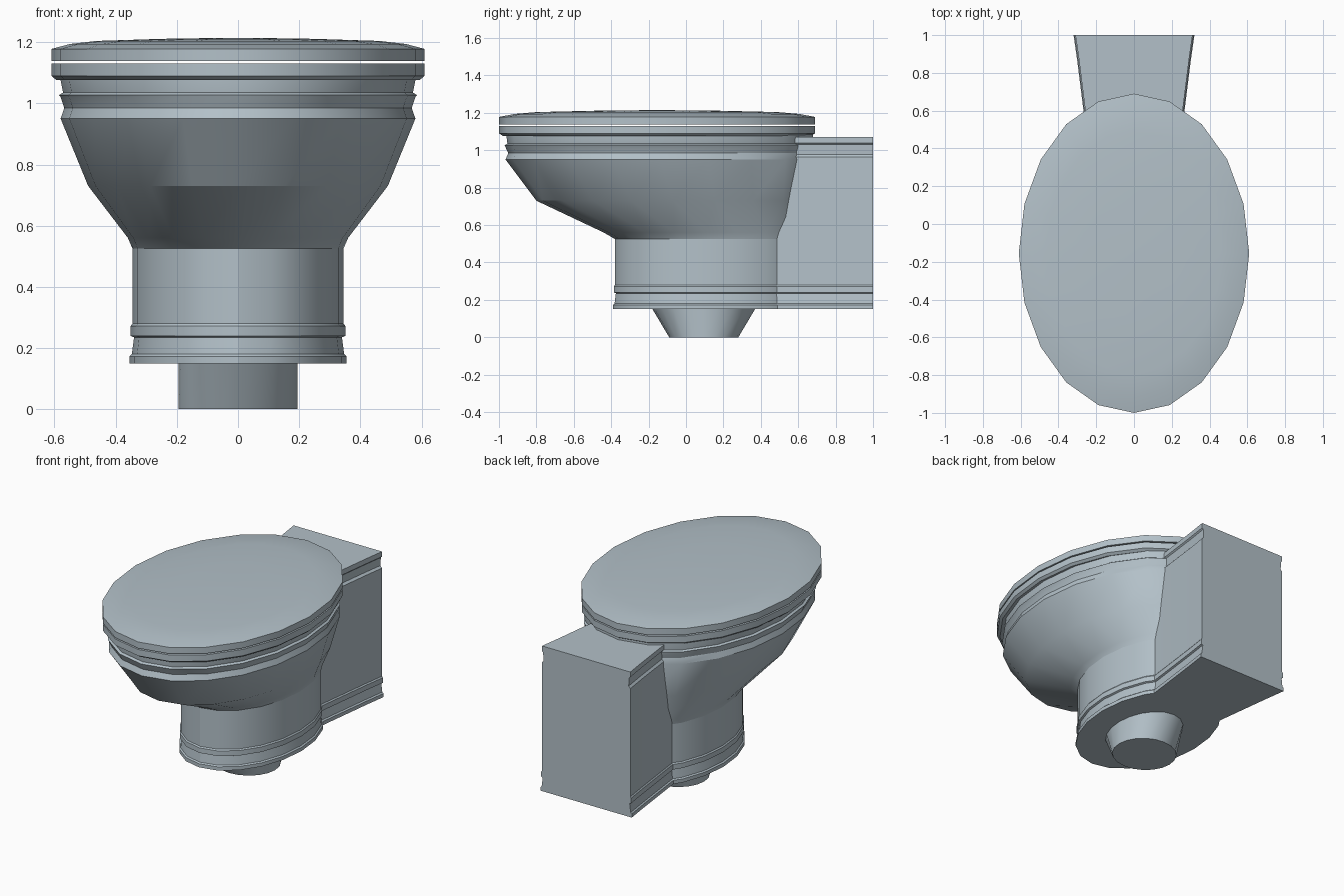
import bpy, bmesh, math

cube = bpy.data.objects.get("Cube")
if cube:
    bpy.data.objects.remove(cube, do_unlink=True)

# Glazed ceramic, used on every part
glaze = bpy.data.materials.new("blue grey ceramic")
colour = (0.45, 0.53, 0.58, 1)
glaze.diffuse_color = colour
glaze.use_nodes = True
glaze.node_tree.nodes["Principled BSDF"].inputs["Base Color"].default_value = colour

SIDES = 20


def oval(z, rx, front, back):
    """Oval ring of points at height z, reaching from front to back in y."""
    cy, ry = (front + back) / 2, (back - front) / 2
    steps = [2 * math.pi * i / SIDES for i in range(SIDES)]
    return [(rx * math.sin(a), cy - ry * math.cos(a), z) for a in steps]


def loft(name, rings, angle=26):
    """Skin a stack of equal rings, cap both ends and shade by angle."""
    bm = bmesh.new()
    loops = [[bm.verts.new(p) for p in ring] for ring in rings]
    n = len(rings[0])
    for low, high in zip(loops, loops[1:]):
        for i in range(n):
            j = (i + 1) % n
            bm.faces.new((low[i], low[j], high[j], high[i]))
    bm.faces.new(loops[0][::-1])
    bm.faces.new(loops[-1])
    bmesh.ops.recalc_face_normals(bm, faces=bm.faces[:])
    mesh = bpy.data.meshes.new(name)
    bm.to_mesh(mesh)
    bm.free()
    mesh.materials.append(glaze)
    obj = bpy.data.objects.new(name, mesh)
    bpy.context.collection.objects.link(obj)
    bpy.ops.object.select_all(action='DESELECT')
    obj.select_set(True)
    bpy.context.view_layer.objects.active = obj
    bpy.ops.object.shade_smooth_by_angle(angle=math.radians(angle))
    return obj


# Base mouldings as (height, outward offset), shared by pedestal and tail
base_trim = [(0.15, 0.01), (0.173, 0.01), (0.18, 0.002), (0.235, -0.005),
             (0.24, 0.006), (0.272, 0.006), (0.28, 0)]

# Waste outlet, tapering only from front to back
loft("outlet", [oval(0, 0.195, -0.09, 0.28), oval(0.16, 0.195, -0.185, 0.375)])

# Round pedestal
loft("pedestal", [oval(z, 0.345 + d, -0.38 - d, 0.644 + d)
                  for z, d in base_trim + [(0.53, 0)]])

# Flaring bowl with its moulded rim
loft("bowl", [oval(*r) for r in (
    (0.525, 0.345, -0.38, 0.644),
    (0.56, 0.36, -0.44, 0.65),
    (0.73, 0.49, -0.80, 0.66),
    (0.95, 0.58, -0.965, 0.69),
    (0.985, 0.568, -0.95, 0.68),
    (1.02, 0.58, -0.967, 0.69),
    (1.027, 0.585, -0.97, 0.69),
    (1.035, 0.572, -0.955, 0.68),
    (1.075, 0.58, -0.96, 0.68),
    (1.085, 0.58, -0.96, 0.68))])

# Tail that widens towards the wall
tail_trim = base_trim + [(0.965, 0), (0.978, -0.012), (1.03, -0.008),
                         (1.038, 0), (1.07, 0)]
half_plan = [(0.22, 0.25), (0.245, 0.5), (0.265, 0.66), (0.29, 0.86), (0.31, 1.0)]


def tail_ring(z, d):
    right = [(x + d, y, z) for x, y in half_plan]
    return right + [(-x, y, h) for x, y, h in reversed(right)]


loft("tail", [tail_ring(z, d) for z, d in tail_trim])

# Seat
loft("seat", [oval(1.077, 0.595, -0.98, 0.67), oval(1.09, 0.61, -1, 0.69),
              oval(1.13, 0.61, -1, 0.69)])

# Domed lid, resting just clear of the seat
lid_rings = [(1.138, 1), (1.178, 1), (1.194, 0.9), (1.204, 0.76),
             (1.211, 0.4), (1.214, 0.08)]
loft("lid", [oval(z, 0.61 * s, -0.155 - 0.845 * s, -0.155 + 0.845 * s)
             for z, s in lid_rings])
